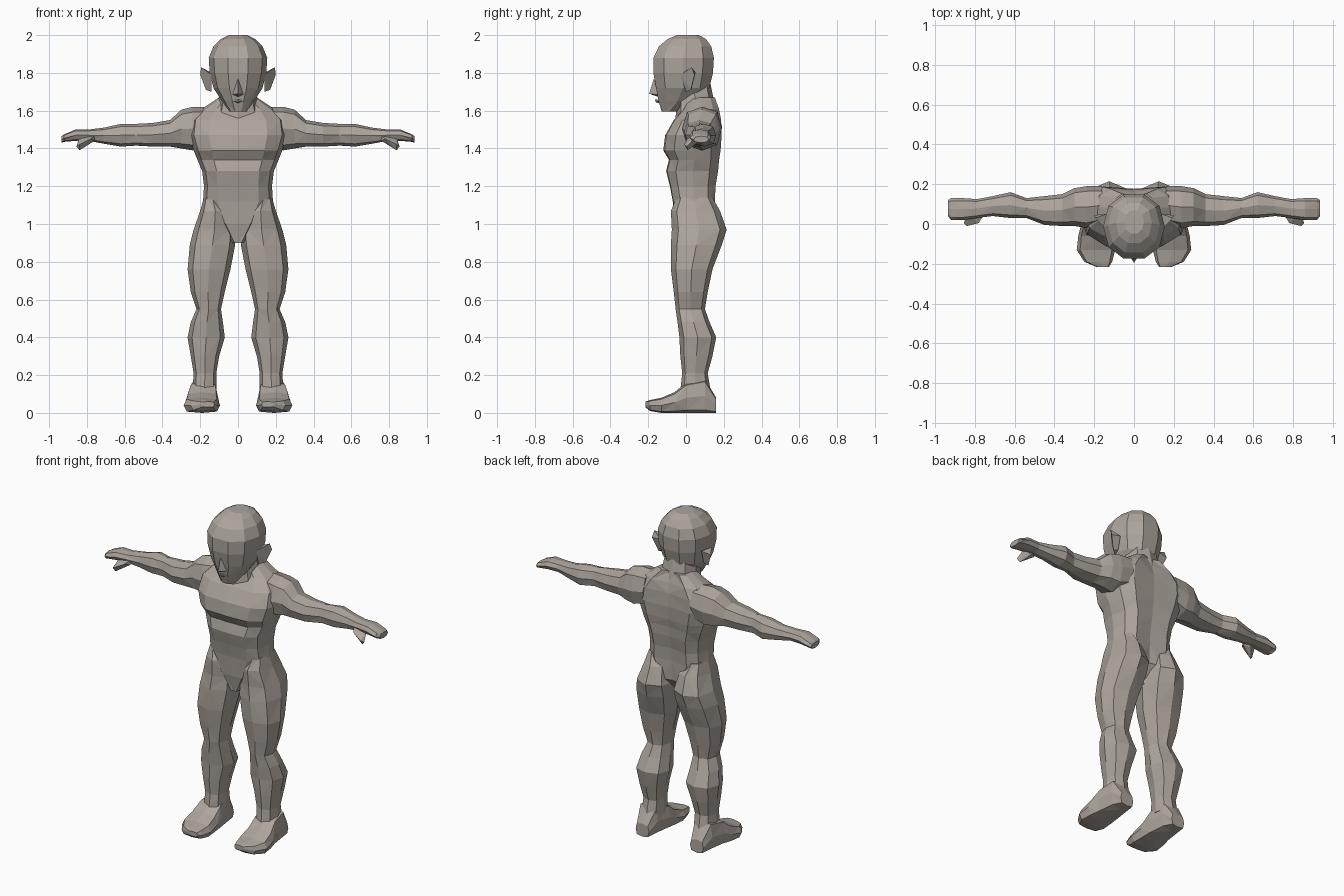
import bpy, bmesh, math

skin = bpy.data.materials.new("warm grey clay")
skin.diffuse_color = (0.42, 0.375, 0.335, 1)


def spow(v, p):
    return math.copysign(abs(v) ** p, v)


def ring(axis, t, u0, u1, v0, v1, n, p, groove):
    """Rounded cross-section filling the box u0..u1, v0..v1 at position t."""
    pts = []
    for i in range(n):
        a = 2 * math.pi * i / n
        c, s = round(math.cos(a), 6), round(math.sin(a), 6)
        u = (u0 + u1) / 2 + (u1 - u0) / 2 * spow(c, p)
        v = (v0 + v1) / 2 + (v1 - v0) / 2 * spow(s, p)
        if abs(c) < 0.01:                       # crease along the midline
            v -= groove * (1 if s > 0 else -0.35)
        pts.append({"x": (t, u, v), "y": (u, t, v), "z": (u, v, t)}[axis])
    return pts


def loft(name, axis, rows, n=8, p=0.8, groove=0.0, mirror=False):
    """Skin a list of (t, u0, u1, v0, v1) sections into a faceted solid."""
    bm = bmesh.new()
    loops = [[bm.verts.new(q) for q in ring(axis, *r, n, p, groove)] for r in rows]
    for k, (a, b) in enumerate(zip(loops, loops[1:])):
        for i in range(n):
            j = (i + 1) % n
            if (i + k) % 2:                     # alternate the facet diagonals
                bm.faces.new((a[i], a[j], b[j]))
                bm.faces.new((a[i], b[j], b[i]))
            else:
                bm.faces.new((a[i], a[j], b[i]))
                bm.faces.new((a[j], b[j], b[i]))
    bm.faces.new(loops[0])
    bm.faces.new(loops[-1])
    return finish(name, bm, mirror)


def hull(name, points, mirror=False):
    """Small faceted solid around a few points."""
    bm = bmesh.new()
    for q in points:
        bm.verts.new(q)
    bmesh.ops.convex_hull(bm, input=bm.verts[:])
    return finish(name, bm, mirror)


def finish(name, bm, mirror):
    bmesh.ops.recalc_face_normals(bm, faces=bm.faces[:])
    me = bpy.data.meshes.new(name)
    bm.to_mesh(me)
    bm.free()
    me.materials.append(skin)
    ob = bpy.data.objects.new(name, me)
    bpy.context.collection.objects.link(ob)
    if mirror:
        ob.modifiers.new("mirror", "MIRROR").use_mirror_merge = False
    return ob


def centred(rows):
    return [(z, -w, w, y0, y1) for z, w, y0, y1 in rows]


# Torso from crotch to shoulders, with spine groove
loft("torso", "z", centred([
    (0.90, 0.03, -0.05, 0.08), (1.00, 0.11, -0.07, 0.16),
    (1.12, 0.185, -0.08, 0.165), (1.20, 0.18, -0.095, 0.17),
    (1.28, 0.19, -0.115, 0.185), (1.34, 0.215, -0.10, 0.19),
    (1.39, 0.235, -0.13, 0.20), (1.47, 0.26, -0.12, 0.205),
    (1.55, 0.25, -0.075, 0.20), (1.61, 0.19, -0.02, 0.185),
    (1.67, 0.10, 0.01, 0.16)]), n=12, p=0.75, groove=0.028)

# Neck
loft("neck", "z", centred([
    (1.52, 0.13, -0.06, 0.17), (1.62, 0.11, -0.05, 0.155),
    (1.74, 0.09, -0.05, 0.13)]))

# Head from chin to crown
loft("head", "z", centred([
    (1.595, 0.045, -0.13, -0.05), (1.65, 0.085, -0.15, 0.06),
    (1.72, 0.13, -0.165, 0.13), (1.80, 0.15, -0.18, 0.15),
    (1.88, 0.155, -0.18, 0.155), (1.94, 0.13, -0.15, 0.14),
    (1.98, 0.09, -0.10, 0.11), (2.00, 0.05, -0.05, 0.07)]), n=10, p=0.9)

# Nose and lips
hull("nose", [(0, -0.17, 1.77), (0, -0.195, 1.69), (0.03, -0.15, 1.685),
              (-0.03, -0.15, 1.685), (0, -0.14, 1.67)])
hull("lips", [(0.04, -0.135, 1.655), (-0.04, -0.135, 1.655), (0, -0.165, 1.66),
              (0, -0.16, 1.645), (0, -0.13, 1.635)])

# Ears
hull("ear", [(0.14, -0.03, 1.79), (0.195, 0.03, 1.83), (0.20, 0.045, 1.79),
             (0.17, 0.025, 1.71), (0.14, 0.0, 1.70), (0.14, 0.05, 1.80),
             (0.14, 0.03, 1.72)], mirror=True)

# Arm from shoulder to fingertips
loft("arm", "x", [
    (0.16, 0.00, 0.19, 1.42, 1.62), (0.24, -0.02, 0.19, 1.39, 1.62),
    (0.30, -0.01, 0.18, 1.40, 1.605), (0.36, -0.01, 0.15, 1.41, 1.55),
    (0.45, -0.005, 0.14, 1.41, 1.535), (0.54, 0.03, 0.13, 1.415, 1.53),
    (0.62, 0.03, 0.16, 1.41, 1.53), (0.71, 0.04, 0.14, 1.425, 1.51),
    (0.79, 0.03, 0.125, 1.44, 1.50), (0.86, 0.02, 0.13, 1.44, 1.50),
    (0.92, 0.02, 0.13, 1.435, 1.475), (0.935, 0.04, 0.12, 1.43, 1.465)],
    mirror=True)

# Thumb
hull("thumb", [(0.75, 0.06, 1.48), (0.76, 0.04, 1.44), (0.80, 0.06, 1.43),
               (0.78, 0.005, 1.45), (0.84, -0.01, 1.42), (0.855, 0.005, 1.41),
               (0.84, 0.01, 1.39), (0.84, 0.05, 1.46)], mirror=True)

# Leg from hip to ankle
loft("leg", "z", [
    (1.14, 0.09, 0.18, -0.05, 0.14), (1.07, 0.04, 0.20, -0.08, 0.18),
    (0.97, 0.015, 0.235, -0.075, 0.215), (0.89, 0.015, 0.255, -0.08, 0.19),
    (0.76, 0.04, 0.267, -0.08, 0.14), (0.64, 0.07, 0.25, -0.065, 0.115),
    (0.55, 0.09, 0.22, -0.055, 0.10), (0.48, 0.08, 0.25, -0.045, 0.125),
    (0.40, 0.07, 0.267, -0.035, 0.16), (0.30, 0.10, 0.25, -0.03, 0.14),
    (0.21, 0.115, 0.235, -0.02, 0.115), (0.12, 0.115, 0.24, -0.03, 0.13)],
    mirror=True)

# Foot from heel to toes
loft("foot", "y", [
    (0.16, 0.14, 0.23, 0.0, 0.08), (0.10, 0.12, 0.25, 0.0, 0.18),
    (0.00, 0.105, 0.265, 0.0, 0.16), (-0.06, 0.10, 0.28, 0.0, 0.11),
    (-0.13, 0.095, 0.288, 0.0, 0.08), (-0.19, 0.11, 0.25, 0.01, 0.068),
    (-0.215, 0.125, 0.19, 0.03, 0.06)], p=0.55, mirror=True)
